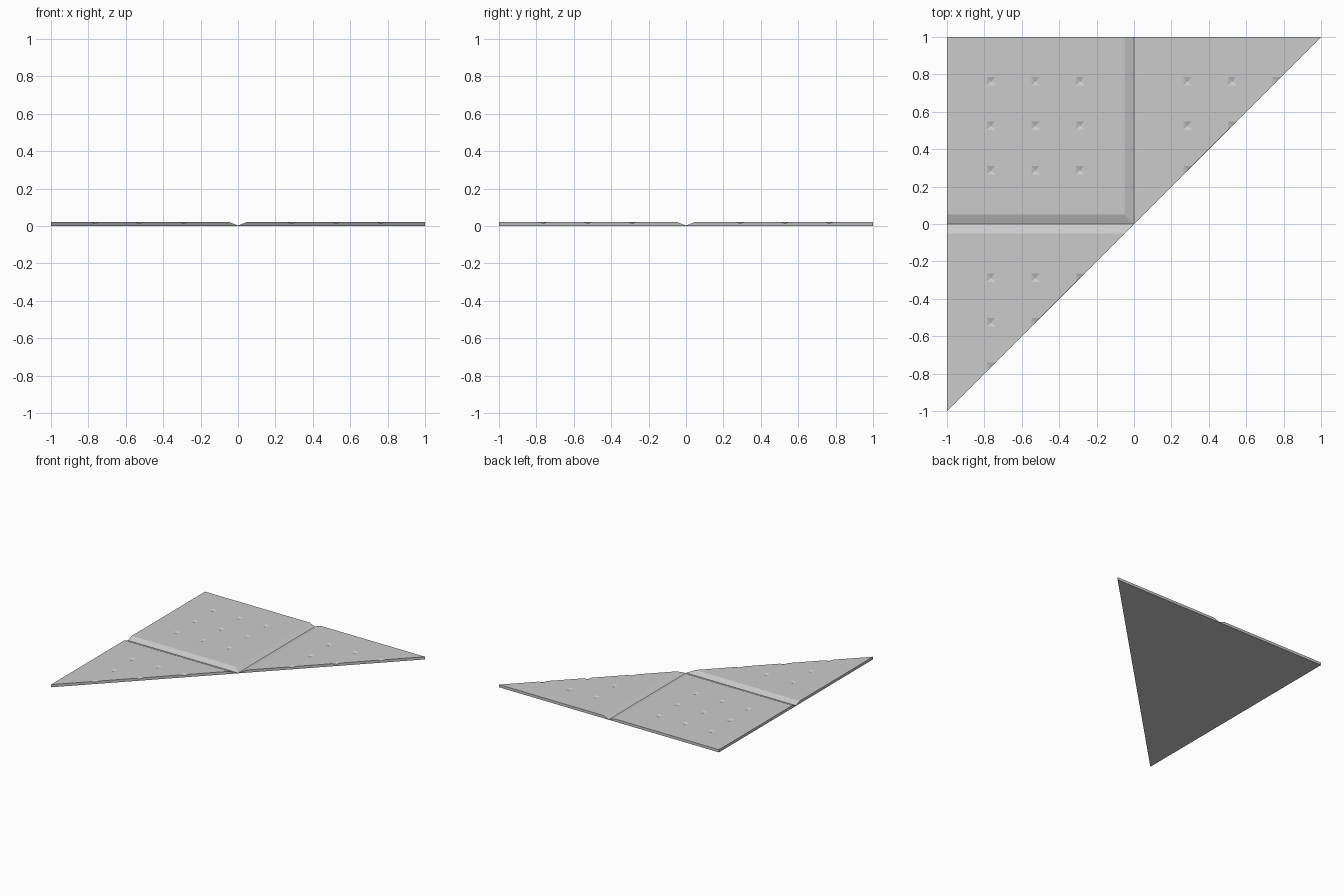
import bpy, bmesh
from mathutils import Matrix

if "Cube" in bpy.data.objects:
    bpy.data.objects.remove(bpy.data.objects["Cube"])

TOP = 0.022          # slab thickness
GROOVE_FLOOR = 0.003
PIT_FLOOR = 0.014


def make_object(name, bm):
    bmesh.ops.recalc_face_normals(bm, faces=bm.faces)
    mesh = bpy.data.meshes.new(name)
    bm.to_mesh(mesh)
    bm.free()
    obj = bpy.data.objects.new(name, mesh)
    bpy.context.collection.objects.link(obj)
    return obj


def extrude_profile(bm, points, vec):
    face = bm.faces.new([bm.verts.new(p) for p in points])
    new = bmesh.ops.extrude_face_region(bm, geom=[face])["geom"]
    bmesh.ops.translate(bm, vec=vec, verts=[g for g in new if isinstance(g, bmesh.types.BMVert)])


# Triangular half tile
bm = bmesh.new()
extrude_profile(bm, [(-1, -1, 0), (1, 1, 0), (-1, 1, 0)], (0, 0, TOP))
tile = make_object("half_tile", bm)

# V grooves along both centre lines
cutters = []
h = TOP - GROOVE_FLOOR
for name, turn in (("groove_along_y", 0), ("groove_along_x", 1)):
    bm = bmesh.new()
    pts = [(0, -1.2, GROOVE_FLOOR), (0.1, -1.2, GROOVE_FLOOR + 2 * h), (-0.1, -1.2, GROOVE_FLOOR + 2 * h)]
    extrude_profile(bm, pts, (0, 2.4, 0))
    if turn:
        bmesh.ops.transform(bm, matrix=Matrix.Rotation(1.57079632679, 4, 'Z'), verts=bm.verts)
    cutters.append(make_object(name, bm))

# Small pyramid pits, three by three in each quarter
bm = bmesh.new()
r, d = 0.046, 2 * (TOP - PIT_FLOOR)
steps = [s * v for s in (-1, 1) for v in (0.288, 0.526, 0.764)]
for x in steps:
    for y in steps:
        if y < x - 0.06:
            continue
        rim = [bm.verts.new((x + i * r, y + j * r, PIT_FLOOR + d))
               for i, j in ((-1, -1), (1, -1), (1, 1), (-1, 1))]
        tip = bm.verts.new((x, y, PIT_FLOOR))
        bm.faces.new(rim)
        for k in range(4):
            bm.faces.new((rim[k], rim[(k + 1) % 4], tip))
cutters.append(make_object("pit_cutters", bm))

# Carve the tile and discard the cutters
bpy.context.view_layer.objects.active = tile
for c in cutters:
    c.hide_render = True
    mod = tile.modifiers.new(c.name, 'BOOLEAN')
    mod.operation = 'DIFFERENCE'
    mod.solver = 'EXACT'
    mod.object = c
    bpy.ops.object.modifier_apply(modifier=mod.name)
    bpy.data.objects.remove(c)
